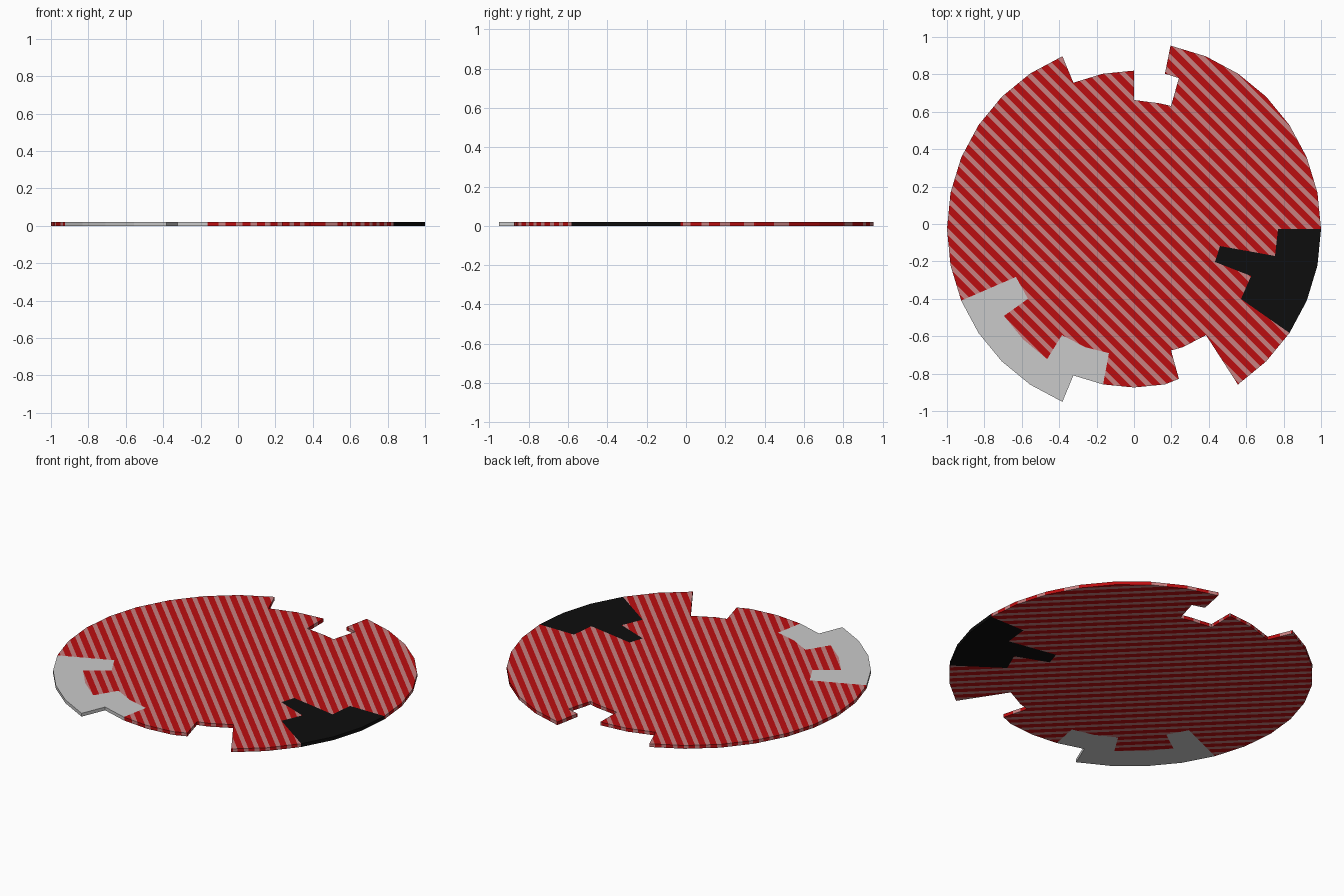
import bpy, bmesh, math
from mathutils import Vector

if "Cube" in bpy.data.objects:
    bpy.data.objects.remove(bpy.data.objects["Cube"])

T = 0.02            # plate thickness
CY = -0.027         # y of the disc centre
STEP = 11.25        # 32-sided disc
PERIOD = 0.06       # stripe spacing
RED_SHARE = 0.58


def material(name, rgb):
    m = bpy.data.materials.new(name)
    m.diffuse_color = (*rgb, 1)
    m.use_nodes = True
    m.node_tree.nodes["Principled BSDF"].inputs["Base Color"].default_value = m.diffuse_color
    return m


red = material("red", (0.50, 0.004, 0.005))
pink = material("dusty_pink", (0.58, 0.22, 0.22))
grey = material("light_grey", (0.59, 0.59, 0.59))
black = material("black", (0.004, 0.004, 0.004))


def arc(i0, i1, r=1.0):
    """Points on the disc rim from step i0 to i1."""
    d = 1 if i1 >= i0 else -1
    return [(r * math.cos(math.radians(i * STEP)),
             CY + r * math.sin(math.radians(i * STEP)))
            for i in range(i0, i1 + d, d)]


def plate(name, outline, mats, striped=False):
    bm = bmesh.new()
    face = bm.faces.new([bm.verts.new((x, y, 0)) for x, y in outline])
    face.normal_update()
    ext = bmesh.ops.extrude_face_region(bm, geom=[face])
    for v in ext["geom"]:
        if isinstance(v, bmesh.types.BMVert):
            v.co.z = T
    bmesh.ops.recalc_face_normals(bm, faces=bm.faces)
    bmesh.ops.triangulate(bm, faces=bm.faces[:], ngon_method='EAR_CLIP')
    if striped:
        # cut along diagonal lines, then colour alternate bands
        n = Vector((1, 1, 0)).normalized()
        for k in range(-18, 19):
            for off in (0, RED_SHARE):
                bmesh.ops.bisect_plane(
                    bm, geom=bm.verts[:] + bm.edges[:] + bm.faces[:],
                    dist=1e-6, plane_co=n * (k + off) * PERIOD, plane_no=n)
        for f in bm.faces:
            phase = (f.calc_center_median().dot(n) / PERIOD) % 1
            f.material_index = 0 if phase < RED_SHARE else 1
    me = bpy.data.meshes.new(name)
    bm.to_mesh(me)
    bm.free()
    for m in mats:
        me.materials.append(m)
    ob = bpy.data.objects.new(name, me)
    bpy.context.collection.objects.link(ob)


# shared inner borders of the coloured corner patches
grey_border = [(-0.631, -0.283), (-0.567, -0.40)] + arc(19, 21, 0.836) + [
    (-0.385, -0.594), (-0.262, -0.658), (-0.134, -0.69)]
black_border = [(0.572, -0.401), (0.626, -0.278), (0.433, -0.203),
                (0.46, -0.118), (0.754, -0.171), (0.77, CY)]
top_notch = arc(7, 7, 0.847) + [(0.24, 0.78), (0.198, 0.631),
                                (0.139, 0.645), (0, 0.663)] + arc(8, 10, 0.847)
bottom_notch = arc(23, 25, 0.847) + [(0.24, -0.828), (0.198, -0.676),
                                     (0.262, -0.658), (0.385, -0.594)]

# striped main disc
plate("striped_disc",
      arc(0, 7) + top_notch + arc(10, 18) + grey_border + bottom_notch
      + arc(27, 29) + black_border, [red, pink], True)

# plain patches on the rim
plate("grey_patch",
      arc(18, 22) + arc(22, 23, 0.847) + grey_border[::-1], [grey])
plate("black_patch", arc(29, 32) + black_border[::-1], [black])
